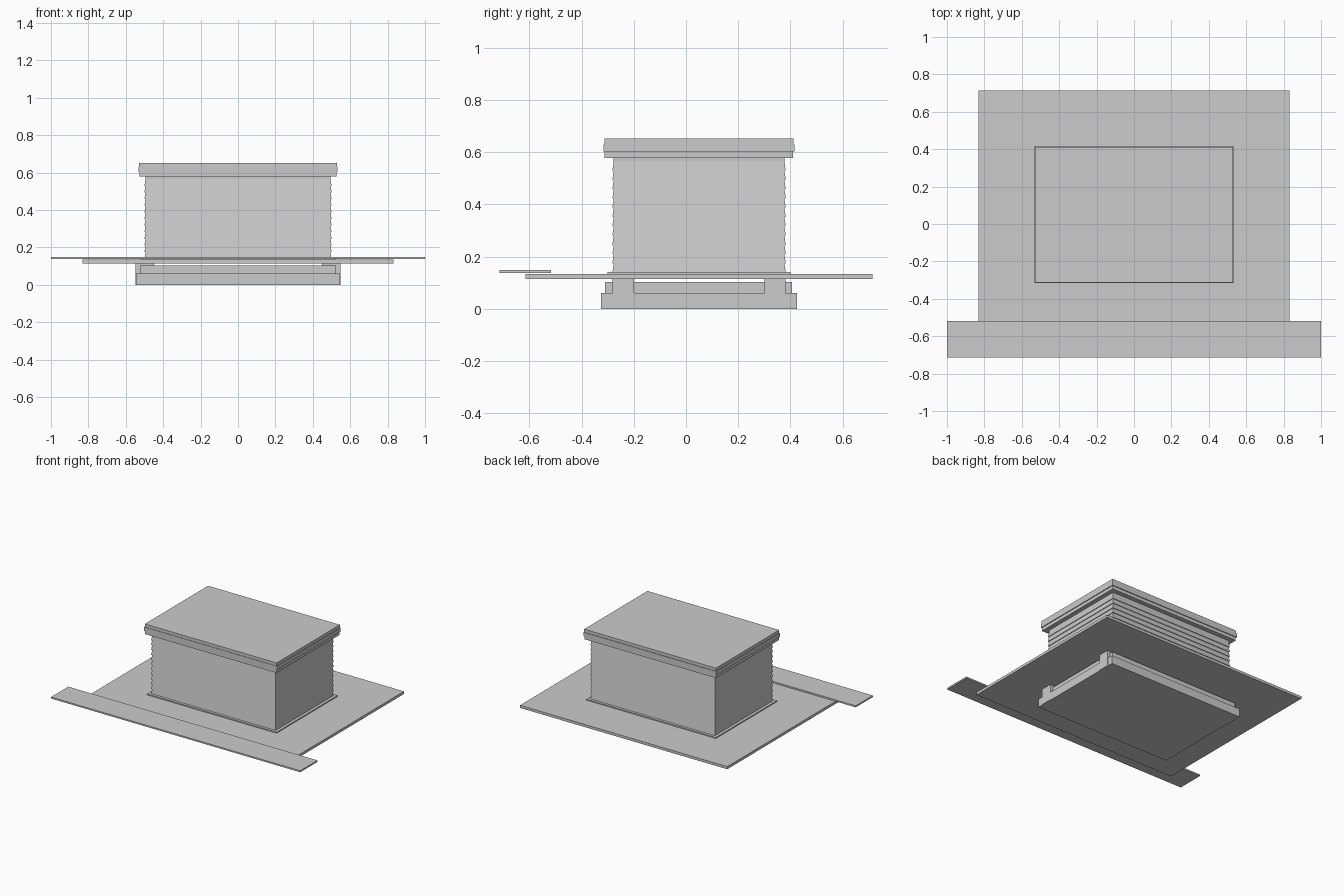
import bpy, bmesh

if "Cube" in bpy.data.objects:
    bpy.data.objects.remove(bpy.data.objects["Cube"])


def box(name, x0, x1, y0, y1, z0, z1):
    """Axis-aligned box given by its limits."""
    bm = bmesh.new()
    bmesh.ops.create_cube(bm, size=1)
    for v in bm.verts:
        v.co.x = x1 if v.co.x > 0 else x0
        v.co.y = y1 if v.co.y > 0 else y0
        v.co.z = z1 if v.co.z > 0 else z0
    return finish(name, bm)


def finish(name, bm):
    bmesh.ops.recalc_face_normals(bm, faces=bm.faces)
    mesh = bpy.data.meshes.new(name)
    bm.to_mesh(mesh)
    bm.free()
    obj = bpy.data.objects.new(name, mesh)
    bpy.context.collection.objects.link(obj)
    return obj


def stacked_rings(name, levels, cy):
    """Closed solid skinned through rectangles (half x, half y, z)."""
    bm = bmesh.new()
    rings = [[bm.verts.new((sx * hx, cy + sy * hy, z))
              for sx, sy in ((-1, -1), (1, -1), (1, 1), (-1, 1))]
             for hx, hy, z in levels]
    for a, b in zip(rings, rings[1:]):
        for i in range(4):
            j = (i + 1) % 4
            bm.faces.new((a[i], a[j], b[j], b[i]))
    bm.faces.new(rings[0][::-1])
    bm.faces.new(rings[-1])
    return finish(name, bm)


CY = 0.05  # building centre in y

# Ground slab and raised pavement strip
box("yard_slab", -0.832, 0.832, -0.615, 0.715, 0.115, 0.134)
box("pavement", -1, 1, -0.715, -0.518, 0.138, 0.149)

# Stepped foundation below the slab
box("footing", -0.545, 0.545, -0.325, 0.425, 0, 0.06)
box("foundation_wall", -0.525, 0.525, -0.31, 0.407, 0.06, 0.103)
for side, s in (("left", -1), ("right", 1)):
    for end, y in (("front", -0.282), ("back", 0.30)):
        xs = sorted((s * 0.45, s * 0.549))
        box(f"pier_{side}_{end}", *xs, y, y + 0.082, 0, 0.116)

# Base trim around the walls
box("base_trim", -0.52, 0.52, CY - 0.35, CY + 0.35, 0.132, 0.142)

# Walls of overlapping clapboards: each board leans out at its lower edge
boards, z0, step = 12, 0.139, 0.0355
levels = []
for i in range(boards):
    z = z0 + i * step
    levels += [(0.5, 0.332, z), (0.495, 0.327, z + step)]
levels.append((0.495, 0.327, 0.59))
stacked_rings("clapboard_walls", levels, CY)

# Three-band roof cornice
box("cornice_lower", -0.527, 0.527, CY - 0.362, CY + 0.36, 0.578, 0.602)
box("cornice_middle", -0.533, 0.533, CY - 0.366, CY + 0.366, 0.602, 0.63)
box("roof_cap", -0.529, 0.529, CY - 0.363, CY + 0.362, 0.63, 0.652)
